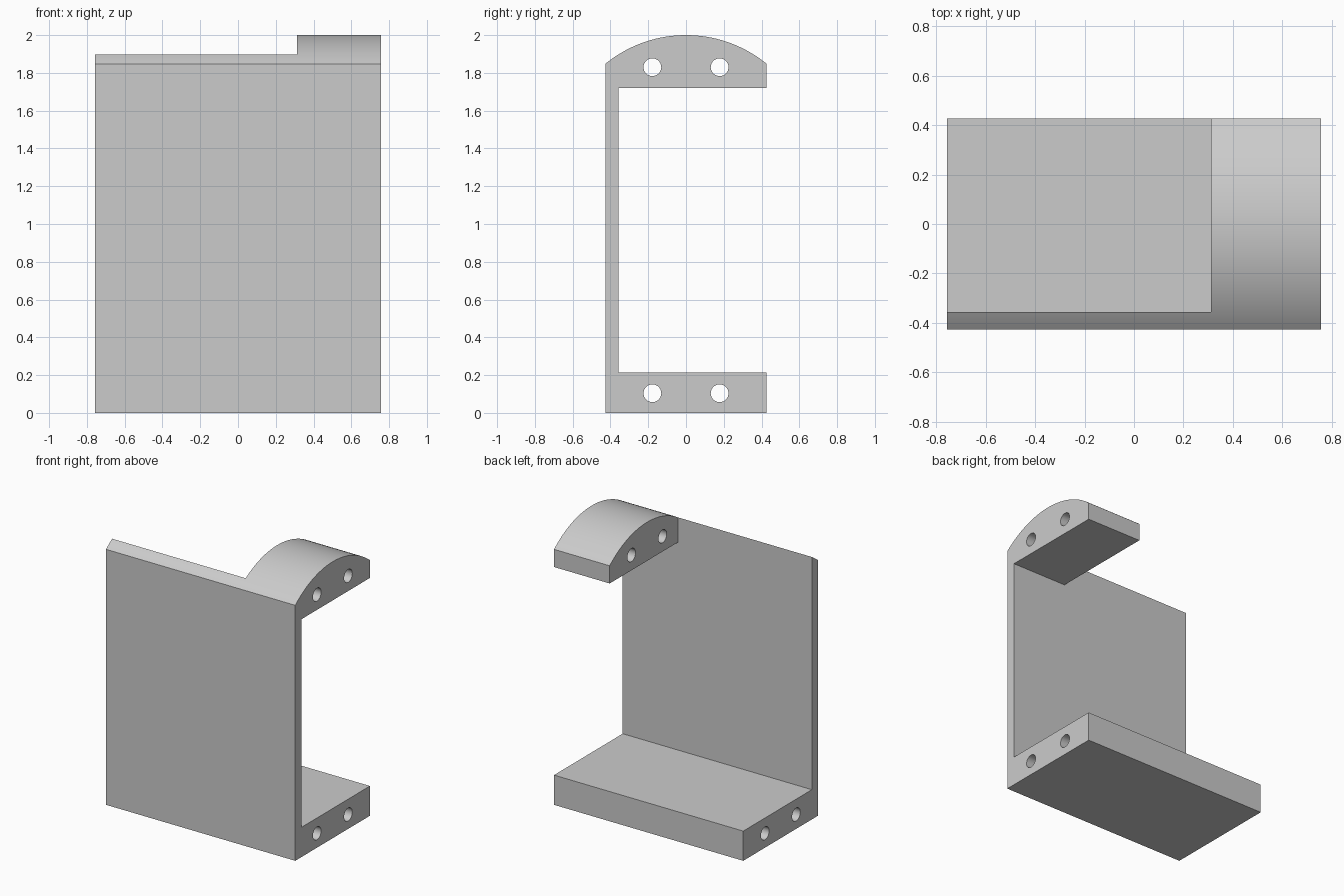
import bpy, bmesh, math
from mathutils import Matrix

cube = bpy.data.objects.get("Cube")
if cube:
    bpy.data.objects.remove(cube, do_unlink=True)

HALF_X, HALF_Y, HEIGHT = 0.757, 0.427, 2.0
WALL_Y = -0.357                     # inner face of the wall
BASE_TOP, ARCH_BOTTOM, EAVE = 0.215, 1.72, 1.848
ARCH_X = 0.312                      # where the arched block starts

grey = bpy.data.materials.new("plain_grey")
grey.use_nodes = True
colour = (0.6, 0.6, 0.6, 1)
grey.diffuse_color = colour
grey.node_tree.nodes["Principled BSDF"].inputs["Base Color"].default_value = colour


def make_object(name, bm):
    bmesh.ops.recalc_face_normals(bm, faces=bm.faces[:])
    mesh = bpy.data.meshes.new(name)
    bm.to_mesh(mesh)
    bm.free()
    mesh.materials.append(grey)
    obj = bpy.data.objects.new(name, mesh)
    bpy.context.collection.objects.link(obj)
    return obj


def cut(target, cutter):
    mod = target.modifiers.new(cutter.name, "BOOLEAN")
    mod.operation = "DIFFERENCE"
    mod.solver = "EXACT"
    mod.object = cutter
    cutter.hide_render = True
    bpy.context.view_layer.objects.active = target
    bpy.ops.object.modifier_apply(modifier=mod.name)
    bpy.data.objects.remove(cutter, do_unlink=True)


# C-shaped side profile with an arched top
rise = HEIGHT - EAVE
radius = (HALF_Y ** 2 + rise ** 2) / (2 * rise)
sweep = math.asin(HALF_Y / radius)
STEPS = 40
arch = []
for i in range(STEPS + 1):
    a = sweep * (1 - 2 * i / STEPS)
    arch.append((radius * math.sin(a), HEIGHT - radius + radius * math.cos(a)))
profile = [(-HALF_Y, 0), (HALF_Y, 0), (HALF_Y, BASE_TOP), (WALL_Y, BASE_TOP),
           (WALL_Y, ARCH_BOTTOM), (HALF_Y, ARCH_BOTTOM)] + arch

bm = bmesh.new()
face = bm.faces.new([bm.verts.new((-HALF_X, y, z)) for y, z in profile])
ext = bmesh.ops.extrude_face_region(bm, geom=[face])
bmesh.ops.translate(bm, vec=(2 * HALF_X, 0, 0),
                    verts=[v for v in ext["geom"] if isinstance(v, bmesh.types.BMVert)])
bracket = make_object("bracket_body", bm)

# Remove the arched block over most of the length, leaving the wall
bm = bmesh.new()
size = (2, 2, 1)
centre = (ARCH_X - size[0] / 2, WALL_Y + size[1] / 2, 1.9)
bmesh.ops.create_cube(bm, size=1, matrix=Matrix.Translation(centre) @ Matrix.Diagonal((*size, 1)))
cut(bracket, make_object("opening_cutter", bm))

# Bolt holes running lengthwise through the base and the arched block
for y in (-0.178, 0.178):
    for z in (0.104, 1.83):
        bm = bmesh.new()
        bmesh.ops.create_cone(bm, cap_ends=True, segments=32, radius1=0.047, radius2=0.047, depth=3,
                              matrix=Matrix.Translation((0, y, z)) @ Matrix.Rotation(math.pi / 2, 4, "Y"))
        cut(bracket, make_object("hole_cutter", bm))

# Smooth the arch and holes, keep the edges crisp
bpy.ops.object.select_all(action="DESELECT")
bracket.select_set(True)
bpy.context.view_layer.objects.active = bracket
bpy.ops.object.shade_smooth_by_angle(angle=math.radians(20))
